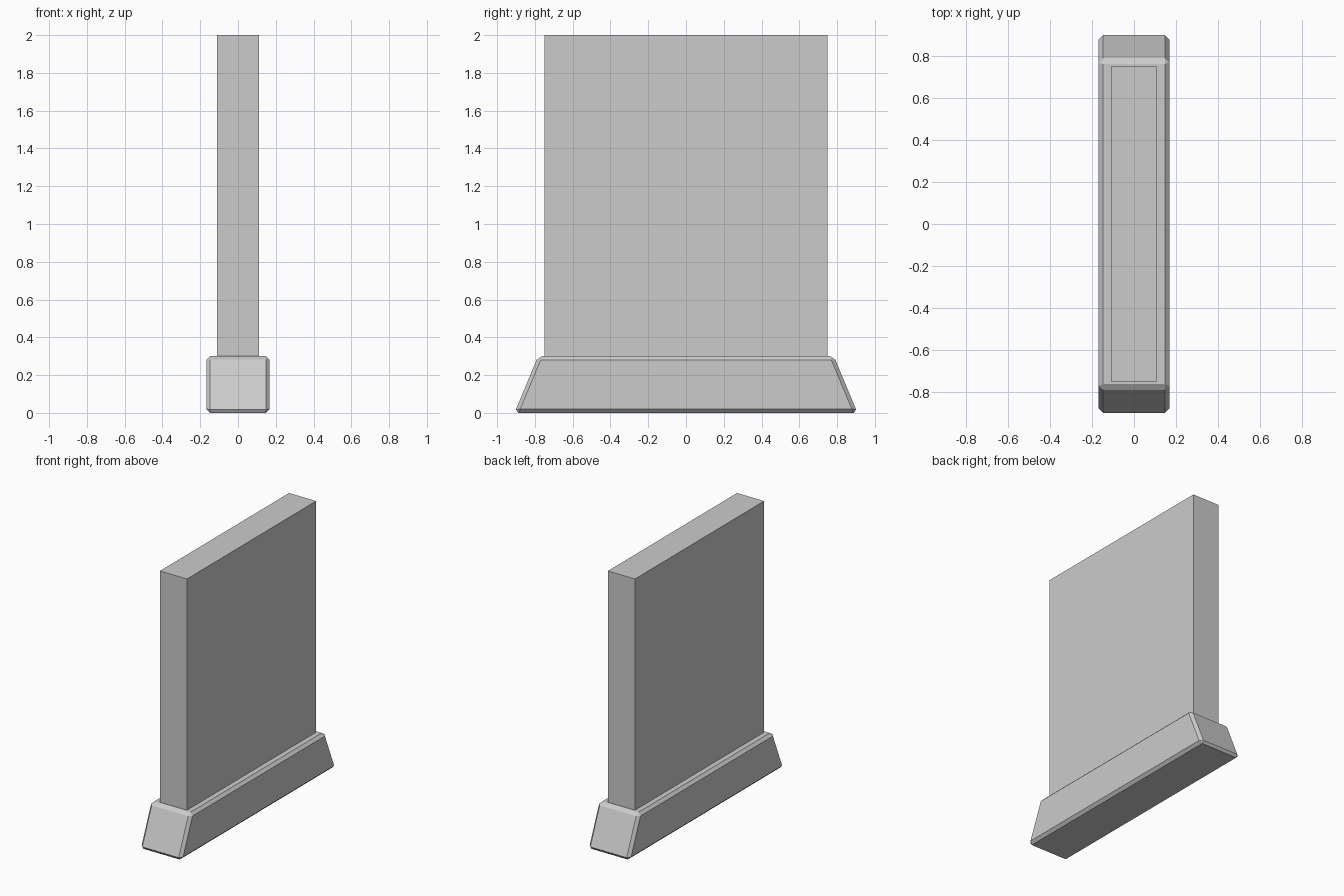
import bpy, bmesh

if "Cube" in bpy.data.objects:
    bpy.data.objects.remove(bpy.data.objects["Cube"])


def prism(name, profile, half_width, bevel=0.0):
    """Extrude a y-z profile symmetrically along x, optionally chamfered."""
    bm = bmesh.new()
    face = bm.faces.new([bm.verts.new((-half_width, y, z)) for y, z in profile])
    ext = bmesh.ops.extrude_face_region(bm, geom=[face])
    verts = [g for g in ext["geom"] if isinstance(g, bmesh.types.BMVert)]
    bmesh.ops.translate(bm, verts=verts, vec=(2 * half_width, 0, 0))
    bmesh.ops.recalc_face_normals(bm, faces=bm.faces)
    mesh = bpy.data.meshes.new(name)
    bm.to_mesh(mesh)
    bm.free()
    obj = bpy.data.objects.new(name, mesh)
    bpy.context.collection.objects.link(obj)
    if bevel:
        mod = obj.modifiers.new("chamfer", 'BEVEL')
        mod.width = bevel
        mod.segments = 1
        mod.limit_method = 'NONE'
    return obj


# Sloped plinth with chamfered edges
prism("base", [(-0.908, 0), (0.908, 0), (0.783, 0.3), (-0.783, 0.3)], 0.168, 0.02)

# Upright slab standing on the plinth
prism("slab", [(-0.75, 0.3), (0.75, 0.3), (0.75, 2.0), (-0.75, 2.0)], 0.11)
